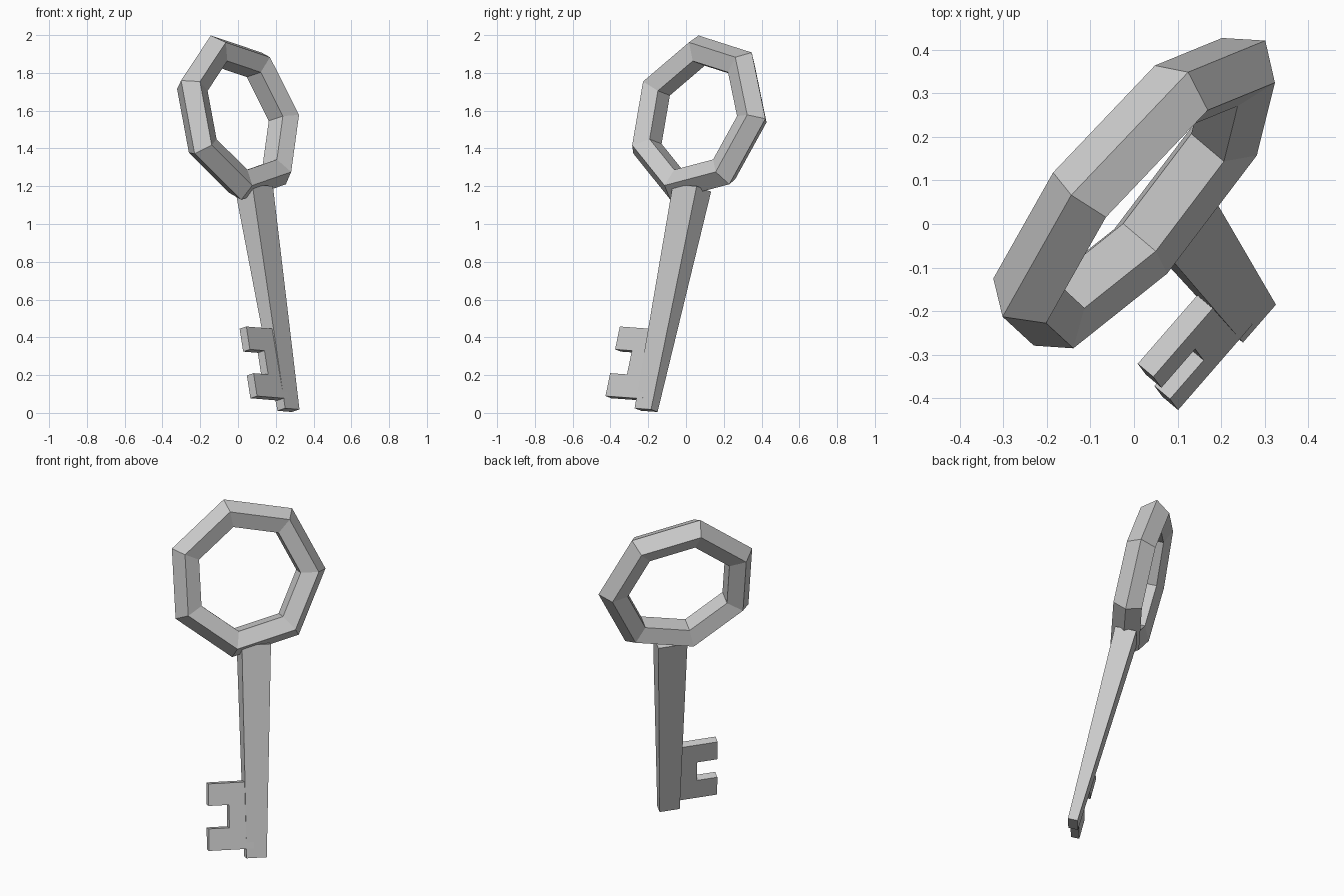
import bpy, bmesh, math
from mathutils import Vector, Matrix

if "Cube" in bpy.data.objects:
    bpy.data.objects.remove(bpy.data.objects["Cube"])

# Tilted key frame: local x = across the key, y = along shaft, z = face of the key
along = Vector((-0.15, 0.20, 0.968)).normalized()
across = Vector((0.655, 0.753, -0.055))
across = (across - along * across.dot(along)).normalized()
face = across.cross(along)
frame = Matrix((across, along, face)).transposed().to_4x4()
frame.translation = (0.003, 0.07, 1.562)


def finish(bm, name):
    bmesh.ops.recalc_face_normals(bm, faces=bm.faces)
    mesh = bpy.data.meshes.new(name)
    bm.to_mesh(mesh)
    bm.free()
    obj = bpy.data.objects.new(name, mesh)
    bpy.context.collection.objects.link(obj)
    obj.matrix_world = frame
    return obj


# Bow: seven-sided ring with a five-sided section
bpy.ops.mesh.primitive_torus_add(major_segments=7, minor_segments=5,
                                 major_radius=0.374, minor_radius=0.086)
bow = bpy.context.object
bow.name = "bow_ring"
bow.matrix_world = frame @ Matrix.Rotation(math.radians(2.6), 4, 'Z')

# Shaft: box tapering towards the tip
bm = bmesh.new()
bmesh.ops.create_cube(bm, size=1)
for v in bm.verts:
    top = v.co.y > 0
    width, depth = (0.167, 0.122) if top else (0.1155, 0.055)
    v.co = (0.045 + v.co.x * width, -0.38 if top else -1.594,
            v.co.z * depth - 0.006)
finish(bm, "shaft")

# Bit: extruded C-shaped profile with two teeth
tip, notch, root = -0.23, -0.112, 0.03
profile = [(root, -1.16), (tip, -1.16), (tip, -1.285), (notch, -1.285),
           (notch, -1.415), (tip, -1.415), (tip, -1.54), (root, -1.54)]
bm = bmesh.new()
base = bm.faces.new([bm.verts.new((x, y, -0.024)) for x, y in profile])
ext = bmesh.ops.extrude_face_region(bm, geom=[base], use_keep_orig=True)
bmesh.ops.translate(bm, vec=(0, 0, 0.048),
                    verts=[g for g in ext["geom"] if isinstance(g, bmesh.types.BMVert)])
finish(bm, "bit_teeth")
